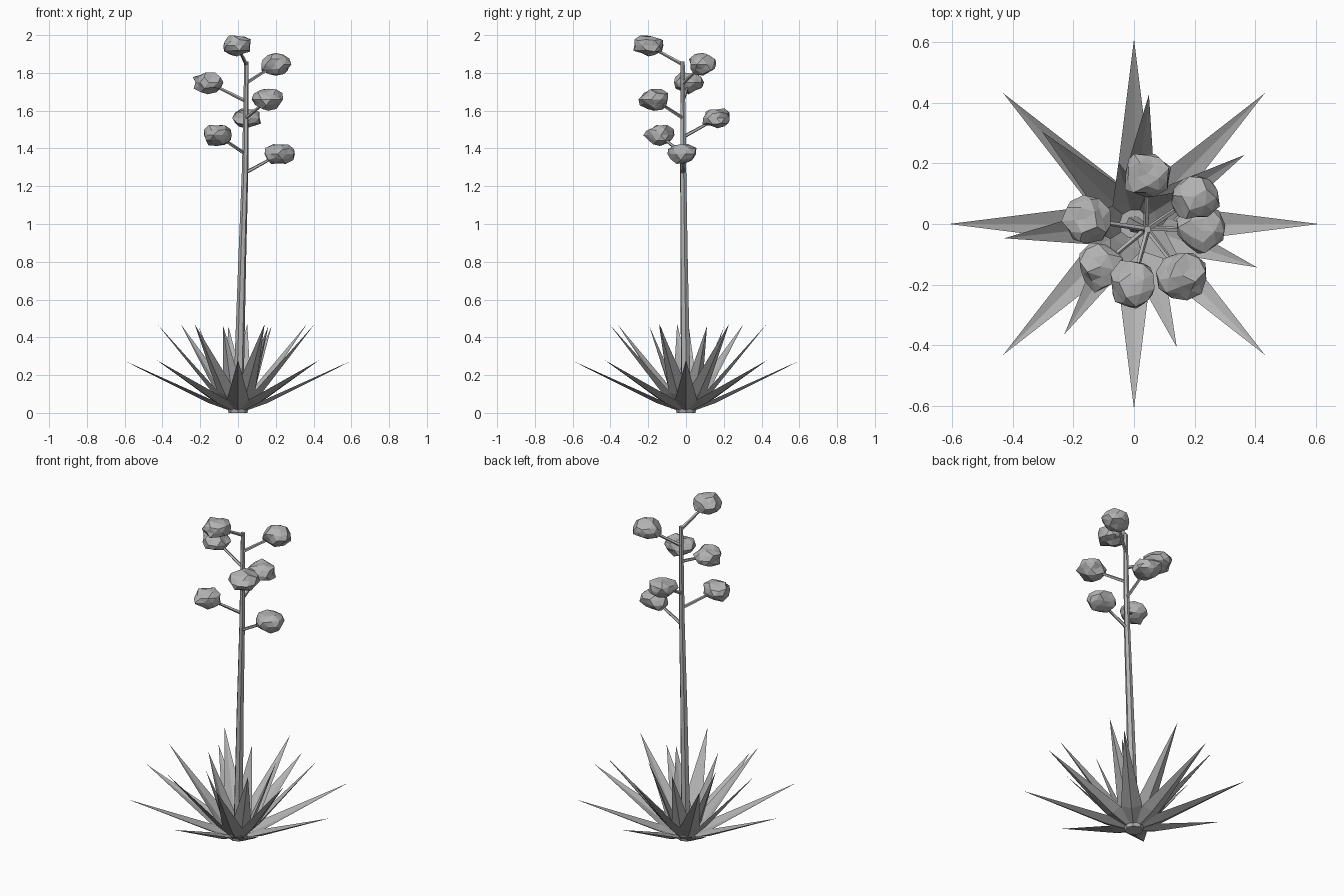
import bpy, bmesh, math, random
from mathutils import Vector, Matrix

cube = bpy.data.objects.get("Cube")
if cube:
    bpy.data.objects.remove(cube)
random.seed(4)

grey = bpy.data.materials.new("plant grey")
grey.use_nodes = True
colour = (0.45, 0.45, 0.45, 1)
grey.diffuse_color = colour
grey.node_tree.nodes["Principled BSDF"].inputs["Base Color"].default_value = colour


def finish(name, bm):
    bmesh.ops.recalc_face_normals(bm, faces=bm.faces)
    mesh = bpy.data.meshes.new(name)
    bm.to_mesh(mesh)
    bm.free()
    mesh.materials.append(grey)
    obj = bpy.data.objects.new(name, mesh)
    bpy.context.collection.objects.link(obj)
    return obj


def tube(name, points, radii, sides):
    """Faceted tapered tube through the points."""
    bm = bmesh.new()
    axis = (points[-1] - points[0]).to_track_quat('Z', 'Y')
    rings = [[bm.verts.new(p + axis @ Vector((r * math.cos(math.tau * i / sides),
                                              r * math.sin(math.tau * i / sides), 0)))
              for i in range(sides)] for p, r in zip(points, radii)]
    for a, b in zip(rings, rings[1:]):
        for i in range(sides):
            j = (i + 1) % sides
            bm.faces.new((a[i], a[j], b[j], b[i]))
    bm.faces.new(rings[0])
    bm.faces.new(rings[-1])
    return finish(name, bm)


def leaf(name, angle, reach, height):
    """Pointed blade, folded along a low keel, widest near its base."""
    bm = bmesh.new()
    root, tip = Vector((0.03, 0, 0.02)), Vector((reach, 0, height))
    up = Vector((root.z - tip.z, 0, tip.x - root.x)).normalized()
    side = Vector((0, 1, 0))
    rings = []
    for t, w, d in ((0, 0.03, 0.012), (0.2, 0.058, 0.022)):
        c = root.lerp(tip, t)
        rings.append([bm.verts.new(v) for v in
                      (c + side * w, c - up * d, c - side * w, c - up * d * 0.6)])
    end = bm.verts.new(tip)
    for i in range(4):
        j = (i + 1) % 4
        bm.faces.new((rings[0][i], rings[0][j], rings[1][j], rings[1][i]))
        bm.faces.new((rings[1][i], rings[1][j], end))
    bm.faces.new(rings[0])
    bm.transform(Matrix.Rotation(math.radians(angle), 4, 'Z'))
    return finish(name, bm)


# Leaf rosette: count, first angle, reach, tip height
for ring, (count, start, reach, height) in {
        "outer": (8, 0, 0.61, 0.28),
        "middle": (7, 32, 0.43, 0.47),
        "inner": (5, 32, 0.21, 0.46)}.items():
    for i in range(count):
        leaf(f"{ring}_leaf_{i + 1}", start + 360 * i / count, reach, height)

# Root crown under the leaves
tube("root_crown", [Vector((0, 0, 0)), Vector((0, 0, 0.04))], [0.05, 0.06], 8)

# Leaning flower stalk
stalk = [Vector((0, 0, 0.01)), Vector((0.022, -0.01, 0.8)),
         Vector((0.038, -0.015, 1.3)), Vector((0.045, -0.018, 1.86))]
tube("flower_stalk", stalk, [0.028, 0.021, 0.017, 0.012], 6)


def stalk_at(z):
    for a, b in zip(stalk, stalk[1:]):
        if z <= b.z:
            return a.lerp(b, (z - a.z) / (b.z - a.z))
    return stalk[-1]


# Side branches, each carrying a lumpy flower cluster
clusters = [(0.22, -0.02, 1.37), (-0.11, -0.14, 1.47), (0.045, 0.165, 1.56),
            (0.16, -0.17, 1.66), (-0.16, 0.015, 1.75), (0.2, 0.09, 1.845),
            (-0.005, -0.2, 1.945)]
for n, c in enumerate(clusters, 1):
    centre = Vector(c)
    tube(f"branch_{n}", [stalk_at(centre.z - 0.1), centre], [0.01, 0.007], 5)
    bm = bmesh.new()
    bmesh.ops.create_icosphere(bm, subdivisions=2, radius=1)
    for v in bm.verts:
        v.co *= random.uniform(0.82, 1.14)
        v.co = Vector((v.co.x * 0.08, v.co.y * 0.08, v.co.z * 0.056))
    bm.transform(Matrix.Translation(centre) @ Matrix.Rotation(n * 2.4, 4, 'Z'))
    finish(f"flower_cluster_{n}", bm)
